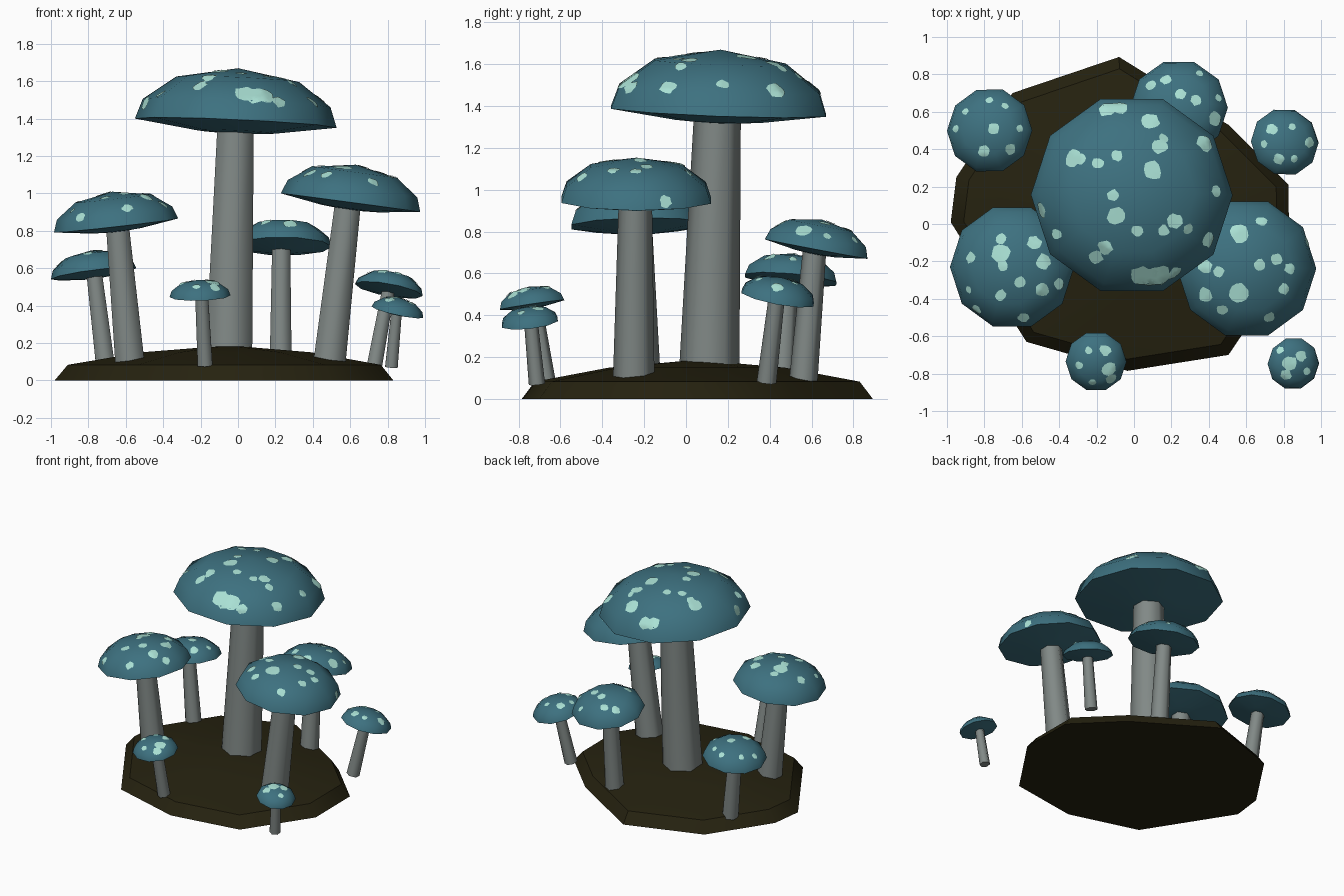
import bpy, bmesh, math, random
from mathutils import Vector
from mathutils.bvhtree import BVHTree

if "Cube" in bpy.data.objects:
    bpy.data.objects.remove(bpy.data.objects["Cube"])

random.seed(4)


def material(name, rgb):
    m = bpy.data.materials.new(name)
    m.diffuse_color = (*rgb, 1)
    m.use_nodes = True
    m.node_tree.nodes["Principled BSDF"].inputs["Base Color"].default_value = m.diffuse_color
    return m


TEAL = material("teal_cap", (0.047, 0.165, 0.215))
MINT = material("mint_spot", (0.40, 0.75, 0.66))
GREY = material("grey_stem", (0.22, 0.25, 0.24))
EARTH = material("dark_earth", (0.019, 0.016, 0.005))


def finish(bm, name, mat, angle):
    me = bpy.data.meshes.new(name)
    bm.to_mesh(me)
    bm.free()
    me.materials.append(mat)
    ob = bpy.data.objects.new(name, me)
    bpy.context.collection.objects.link(ob)
    bpy.ops.object.select_all(action='DESELECT')
    ob.select_set(True)
    bpy.context.view_layer.objects.active = ob
    bpy.ops.object.shade_smooth_by_angle(angle=math.radians(angle))
    return ob


def skin(bm, rings):
    """Join rings bottom to top; a ring of one point is a pole."""
    vs = [[bm.verts.new(p) for p in r] for r in rings]
    for a, b in zip(vs, vs[1:]):
        n = max(len(a), len(b))
        for i in range(n):
            j = (i + 1) % n
            if len(a) == 1:
                bm.faces.new((a[0], b[j], b[i]))
            elif len(b) == 1:
                bm.faces.new((a[i], a[j], b[0]))
            else:
                bm.faces.new((a[i], a[j], b[j], b[i]))
    for r, flip in ((vs[0], True), (vs[-1], False)):
        if len(r) > 1:
            bm.faces.new(r[::-1] if flip else r)
    bmesh.ops.recalc_face_normals(bm, faces=bm.faces[:])


def circle(centre, r, n, rot, start=0.0):
    if r == 0:
        return [centre]
    return [centre + rot @ Vector((r * math.cos(start + math.tau * i / n),
                                   r * math.sin(start + math.tau * i / n), 0)) for i in range(n)]


# cap profile (radius, height), relative to the rim radius
CAP = [(0, -0.11), (0.4, -0.085), (1, 0), (0.93, 0.2), (0.61, 0.435), (0, 0.545)]


def mushroom(name, base, top, r0, r1, centre, R, lean, spots):
    # six-sided tapering stem
    base, top, c = Vector(base), Vector(top), Vector(centre)
    rot = Vector((0, 0, 1)).rotation_difference(top - base).to_matrix()
    bm = bmesh.new()
    skin(bm, [circle(base, r0, 6, rot, math.pi / 2), circle(top, r1, 6, rot, math.pi / 2)])
    finish(bm, name + "_stem", GREY, 65)

    # ten-sided domed cap, tilted
    axis = Vector((*lean, 1)).normalized()
    rot = Vector((0, 0, 1)).rotation_difference(axis).to_matrix()
    bm = bmesh.new()
    skin(bm, [circle(c + axis * h * R, r * R, 10, rot) for r, h in CAP])
    tree = BVHTree.FromBMesh(bm)
    finish(bm, name + "_cap", TEAL, 50)

    # thin blotches hugging the cap: (dx, dy, radius) in hundredths
    bm = bmesh.new()
    for dx, dy, r in spots:
        hit, nor, _, _ = tree.ray_cast(c + Vector((dx / 100, dy / 100, 2)), Vector((0, 0, -1)))
        if hit is None:
            continue
        u = nor.orthogonal().normalized()
        v = nor.cross(u)
        n = 12
        wob = [random.uniform(0.85, 1.15) for _ in range(n)]

        def place(k, f):
            a = math.tau * k / n
            p = hit + (u * math.cos(a) + v * math.sin(a)) * (r / 100 * f * wob[k])
            q, m, _, _ = tree.find_nearest(p)
            return bm.verts.new(q + m * 0.004)
        mid = bm.verts.new(hit + nor * 0.004)
        inner = [place(k, 0.5) for k in range(n)]
        outer = [place(k, 1.0) for k in range(n)]
        for k in range(n):
            j = (k + 1) % n
            bm.faces.new((mid, inner[k], inner[j]))
            bm.faces.new((inner[k], outer[k], outer[j], inner[j]))
    finish(bm, name + "_spots", MINT, 50)


mushroom("tall_centre", (-.05, .11, .1), (-.013, .15, 1.36), .145, .112,
         (-.012, .155, 1.375), .54, (.046, .037),
         [(-31, 20, 5), (-18, 17, 3), (-8, 21, 3), (10, 39, 5), (-13, 46, 5), (-7, 47, 5), (15, 26, 4),
          (11, 13, 5), (17, 30, 3), (39, 28, 5), (-8, -11, 5), (-10, 0, 3), (3, -19, 3), (-14, -28, 4),
          (-19, -33, 4), (23, -14, 4), (30, -18, 3), (17, -19, 3), (41, -24, 4), (5, -43, 6), (10, -44, 6),
          (15, -43, 6), (23, -42, 4), (-40, -21, 3), (-48, -8, 4), (45, 2, 3), (-27, 19, 3)])
mushroom("right_large", (.485, -.25, .06), (.587, -.242, .94), .10, .08,
         (.602, -.238, .95), .376, (.134, .005),
         [(-4, 19, 5), (-22, 1, 4), (-15, -2, 3), (-4, -13, 5), (-22, -14, 4), (23, 0, 3), (16, 5, 3),
          (20, -11, 3), (7, 2, 3), (-13, -22, 3), (32, 14, 3), (8, 25, 3), (12, -26, 3)])
mushroom("left_large", (-.575, -.21, .06), (-.643, -.232, .81), .091, .071,
         (-.652, -.23, .828), .334, (-.113, -.02),
         [(-6, 7, 5), (-5, 1, 3), (-22, 5, 3), (12, 13, 4), (17, 3, 4), (4, -8, 3), (16, -12, 4),
          (-6, -15, 3), (-23, -12, 2), (25, -9, 3), (-6, 15, 3), (-19, -23, 3), (6, -27, 3)])
mushroom("back_middle", (.228, .56, .08), (.231, .614, .71), .068, .056,
         (.24, .622, .717), .262, (.01, .19),
         [(-15, 12, 3), (-7, 15, 3), (11, 18, 2), (1, 7, 3), (9, 4, 3), (19, -6, 4), (21, 5, 2),
          (4, -17, 4), (-9, -12, 3)])
mushroom("back_left", (-.708, .46, .07), (-.768, .487, .565), .058, .048,
         (-.772, .5, .57), .23, (-.13, -.0 + .09),
         [(-13, 10, 2), (2, 1, 3), (8, 13, 2), (-3, -11, 3), (11, -10, 3), (16, 1, 2), (-18, 1, 2),
          (0, 16, 2)])
mushroom("front_left_small", (-.176, -.668, .08), (-.194, -.728, .445), .046, .04,
         (-.203, -.735, .45), .163, (-.03, .0 - .15),
         [(5, 6, 3), (7, -4, 4), (-4, 6, 2), (8, -9, 3), (-9, -2, 2), (-2, -11, 2)])
mushroom("back_right_small", (.73, .385, .08), (.803, .432, .475), .047, .039,
         (.806, .438, .483), .184, (.18, .19),
         [(-7, 7, 3), (4, 8, 2), (-3, -9, 3), (13, 0, 3), (-11, -1, 2), (5, -9, 2)])
mushroom("front_right_small", (.82, -.712, .07), (.847, -.74, .36), .039, .033,
         (.852, -.746, .365), .141, (.22, -.12),
         [(-2, 0, 4), (4, 4, 3), (-7, 7, 2), (7, -4, 2), (-4, -6, 3)])

# irregular ten-sided earth mound
RIM = [(.826, .21), (.505, .53), (-.08, .893), (-.65, .70), (-.95, .25), (-.98, .01),
       (-.575, -.63), (-.035, -.785), (.505, -.70), (.83, -.22)]
cx, cy = -.05, .05
bm = bmesh.new()
skin(bm, [[Vector((cx + (x - cx) * s, cy + (y - cy) * s, z)) for x, y in RIM]
          for s, z in ((1, 0), (.925, .083), (.5, .15))] + [[Vector((cx, cy, .187))]])
finish(bm, "earth_mound", EARTH, 40)
